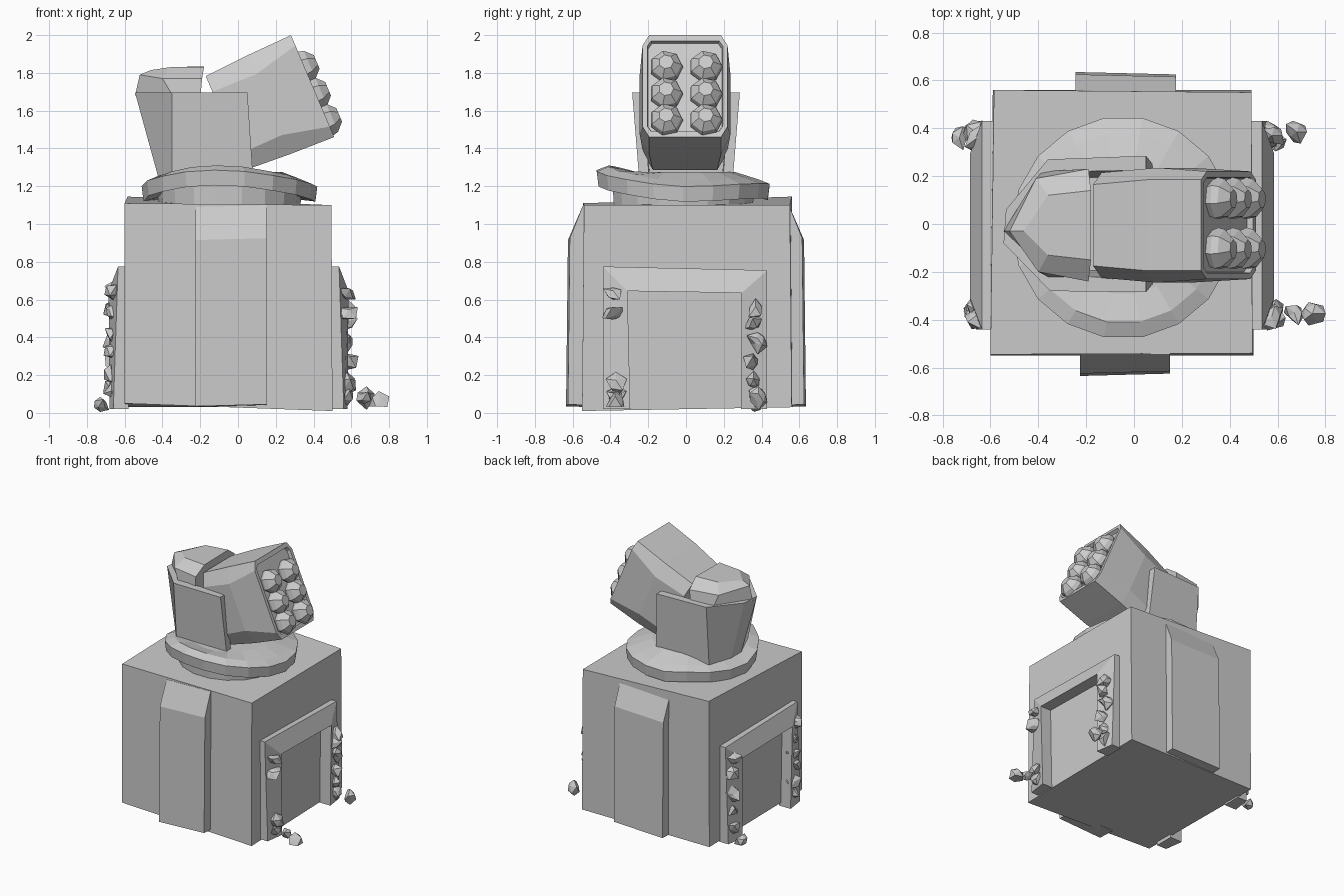
import bpy, bmesh, math, random
from mathutils import Vector

if "Cube" in bpy.data.objects:
    bpy.data.objects.remove(bpy.data.objects["Cube"])

random.seed(4)
grey = bpy.data.materials.new("stone grey")
grey.diffuse_color = (0.6, 0.6, 0.6, 1)
grey.use_nodes = True
grey.node_tree.nodes["Principled BSDF"].inputs["Base Color"].default_value = grey.diffuse_color


def finish(name, bm):
    bmesh.ops.recalc_face_normals(bm, faces=bm.faces)
    me = bpy.data.meshes.new(name)
    bm.to_mesh(me)
    bm.free()
    me.materials.append(grey)
    ob = bpy.data.objects.new(name, me)
    bpy.context.collection.objects.link(ob)
    return ob


def loft(name, loops, caps=True):
    """Skin a series of equal-length point loops, capping the ends or closing the series."""
    bm = bmesh.new()
    rows = [[bm.verts.new(p) for p in loop] for loop in loops]
    n = len(rows[0])
    pairs = list(zip(rows, rows[1:]))
    for a, b in pairs:
        for i in range(n):
            j = (i + 1) % n
            bm.faces.new((a[i], a[j], b[j], b[i]))
    if caps:
        bm.faces.new(rows[0])
        bm.faces.new(rows[-1])
    return finish(name, bm)


# Main block, slightly out of square
loft("base_block", [
    [(-.60, -.55, .05), (.50, -.55, .01), (.49, .56, .03), (-.59, .56, .03)],
    [(-.60, -.545, 1.11), (.495, -.54, 1.10), (.49, .55, 1.10), (-.585, .56, 1.145)]])

# Buttresses on front and back with sloped tops
for s, name in ((-1, "front_buttress"), (1, "back_buttress")):
    x0, x1 = (-.225, .15) if s < 0 else (-.245, .175)
    side = [(.50, .03), (.635, .035), (.625, .915), (.545, 1.09), (.50, 1.085)]
    loft(name, [[(x0, s * y, z) for y, z in side],
                [(x1, s * (y - .01 * (y > .6)), z + .01) for y, z in side]])

# Door frames on both sides, lintel leaning outwards at its lower edge
outer = [(-.44, .02), (-.44, .775), (.43, .755), (.43, .02)]
inner = [(-.295, .02), (-.31, .645), (.295, .635), (.29, .02)]
for s, x0, name in ((1, .50, "right_door_frame"), (-1, .60, "left_door_frame")):
    bm = bmesh.new()
    depths = ((outer, -.02, -.02), (outer, .06, .035), (inner, .08, .085), (inner, -.02, -.02))
    rows = [[bm.verts.new((s * (x0 + (hi if z > .3 else lo)), y, z)) for y, z in path]
            for path, lo, hi in depths]
    for k in range(4):
        a, b = rows[k], rows[(k + 1) % 4]
        for i in range(3):
            bm.faces.new((a[i], a[i + 1], b[i + 1], b[i]))
    for i in (0, 3):
        bm.faces.new([r[i] for r in rows])
    finish(name, bm)

# Jagged shards growing on the jambs and lying on the ground
def shard(name, loc, r):
    bm = bmesh.new()
    bmesh.ops.create_icosphere(bm, subdivisions=1, radius=r)
    for v in bm.verts:
        v.co = v.co * random.uniform(.45, 1.3) + Vector(loc)
        v.co.z = max(v.co.z, 0.005)
    finish(name, bm)

shards = {(.575, -.375): (.63, .53, .15, .09), (.575, .37): (.54, .47, .38, .27, .16, .10),
          (-.655, .37): (.64, .55, .38, .27, .14), (-.66, -.365): (.65, .53, .42, .33, .20, .13)}
for (x, y), heights in shards.items():
    for z in heights:
        shard("jamb_shard", (x, y + random.uniform(-.02, .02), z), .055)
for p in ((.67, -.37, .085), (.745, -.375, .06), (.68, .385, .08), (-.73, .36, .045)):
    shard("loose_shard", p, .05)

# Wavy turntable ring, arched at the front
N = 18
wave = [.075 * max(0, -math.sin(2 * math.pi * i / N)) ** 2 + random.uniform(-.012, .012) for i in range(N)]
ring = [(.37, 1.06, 0), (.38, 1.15, 1), (.455, 1.13, 1), (.465, 1.21, 1), (.40, 1.235, 1), (.28, 1.275, 0)]
loft("turntable", [[(-.045 + r * math.cos(2 * math.pi * i / N),
                     -.015 + r * math.sin(2 * math.pi * i / N), z + k * wave[i])
                    for i in range(N)] for r, z, k in ring])

# U-shaped turret mount
plan = [(.05, -.285), (-.35, -.28), (-.545, -.08), (-.535, .06), (-.36, .27), (.05, .285),
        (.05, .225), (-.2, .22), (-.2, -.22), (.05, -.225)]
loft("turret_mount", [[(max(x, -.42) + (.03 if x > 0 else 0), y * .87, 1.24) for x, y in plan],
                      [(x, y, 1.695) for x, y in plan]])

# Rear hood on the mount
loft("rear_hood", [
    [(-.20, -.23, 1.66), (-.34, -.23, 1.67), (-.545, -.03, 1.68), (-.38, .22, 1.67), (-.20, .23, 1.66)],
    [(-.19, -.24, 1.77), (-.40, -.20, 1.77), (-.52, -.03, 1.79), (-.41, .19, 1.77), (-.19, .23, 1.77)],
    [(-.18, -.15, 1.83), (-.36, -.13, 1.83), (-.46, -.03, 1.815), (-.36, .12, 1.83), (-.18, .14, 1.835)]])

# Tilted launcher, in local axes u (along barrel), y, v (up the front face)
ANG = math.radians(23)
def tilt(u, y, v):
    return (.395 + u * math.cos(ANG) - v * math.sin(ANG), y - .005,
            1.73 + u * math.sin(ANG) + v * math.cos(ANG))

def section(u, w, h, cy, cv):
    pts = [(w, h - cv), (w - cy, h), (cy - w, h), (-w, h - cv),
           (-w, cv - h), (cy - w, -h), (w - cy, -h), (w, cv - h)]
    return [tilt(u, y, v) for y, v in pts]

loft("launcher_box", [section(-.50, .22, .27, .05, .09), section(-.25, .24, .285, .05, .11),
                      section(0, .225, .293, .035, .06), section(.0, .20, .26, .02, .03),
                      section(-.025, .195, .255, .02, .03)])

# Six faceted warheads on the launcher face
for y in (-.10, .11):
    for v in (.11, -.045, -.195):
        loft("warhead", [[tilt(u, y + r * math.cos(i * math.pi / 3.5), v + r * math.sin(i * math.pi / 3.5))
                          for i in range(7)]
                         for u, r in ((-.04, .075), (.0, .09), (.03, .082), (.07, .04))])
